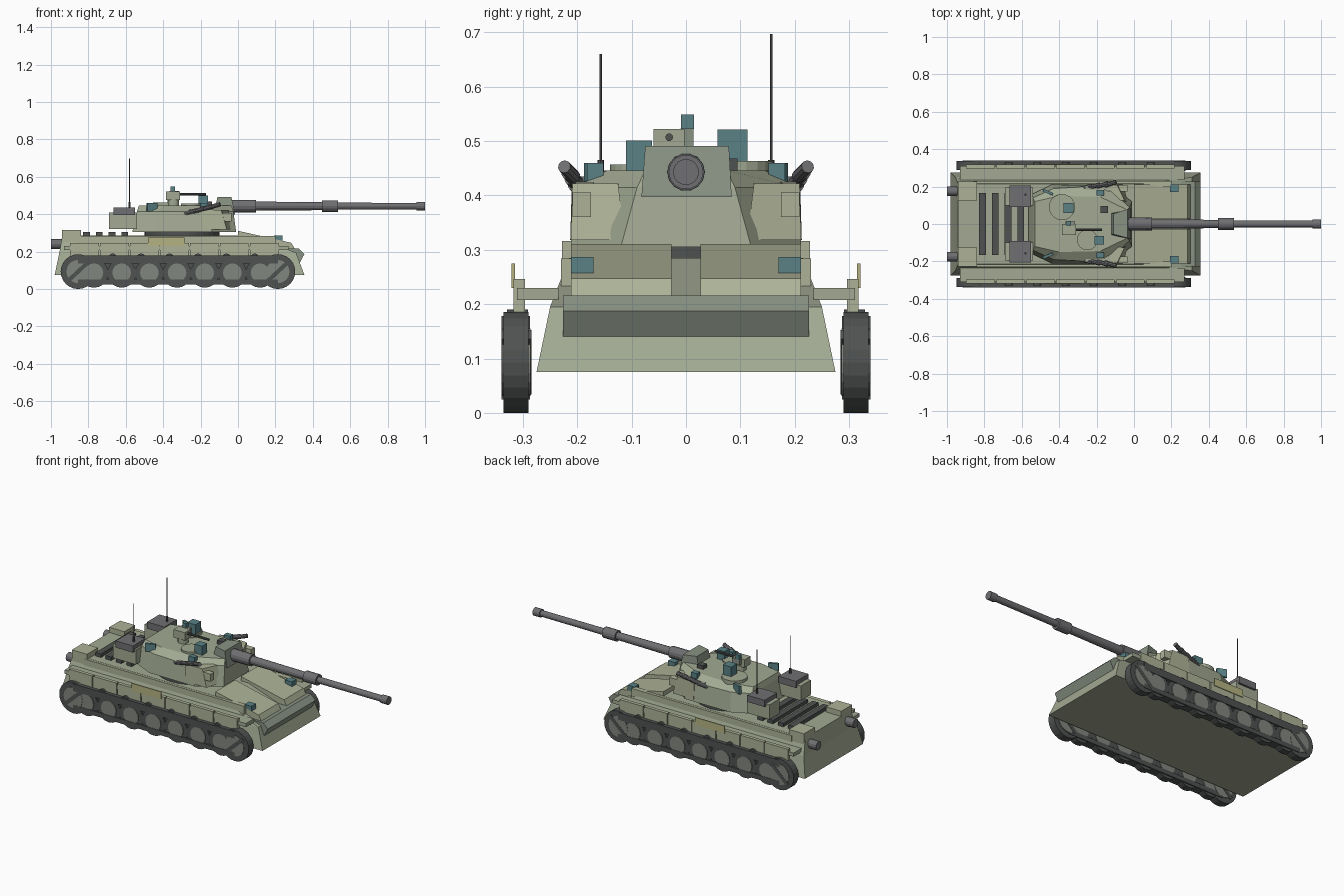
import bpy, bmesh, math
from mathutils import Vector

if "Cube" in bpy.data.objects:
    bpy.data.objects.remove(bpy.data.objects["Cube"])


def mat(name, r, g, b):
    m = bpy.data.materials.new(name)
    m.diffuse_color = (r, g, b, 1)
    m.use_nodes = True
    m.node_tree.nodes["Principled BSDF"].inputs["Base Color"].default_value = m.diffuse_color
    return m


OLIVE = mat("olive", 0.36, 0.40, 0.29)
LIGHT = mat("light_olive", 0.42, 0.45, 0.31)
YELLOW = mat("yellow_olive", 0.46, 0.45, 0.22)
PLATE = mat("grey_green", 0.25, 0.29, 0.23)
DARK = mat("track_dark", 0.08, 0.085, 0.085)
STEEL = mat("steel", 0.16, 0.16, 0.17)
WHEEL = mat("wheel_grey", 0.22, 0.24, 0.21)
GLASS = mat("teal_glass", 0.10, 0.22, 0.24)


def finish(name, bm, m):
    bmesh.ops.recalc_face_normals(bm, faces=bm.faces)
    me = bpy.data.meshes.new(name)
    bm.to_mesh(me)
    bm.free()
    ob = bpy.data.objects.new(name, me)
    me.materials.append(m)
    bpy.context.collection.objects.link(ob)
    return ob


def loft(name, rings, m):
    """Join rings of equal length and cap both ends."""
    bm = bmesh.new()
    vs = [[bm.verts.new(p) for p in r] for r in rings]
    n = len(rings[0])
    for a, b in zip(vs, vs[1:]):
        for i in range(n):
            j = (i + 1) % n
            bm.faces.new((a[i], a[j], b[j], b[i]))
    bm.faces.new(vs[0])
    bm.faces.new(vs[-1])
    return finish(name, bm, m)


def rect(x0, x1, w, z):
    return [(x0, -w, z), (x1, -w, z), (x1, w, z), (x0, w, z)]


def prism(name, prof, y0, y1, m):
    """Side profile (x, z) extruded across y."""
    return loft(name, [[(x, y, z) for x, z in prof] for y in (y0, y1)], m)


def box(name, x0, x1, y0, y1, z0, z1, m):
    return prism(name, [(x0, z0), (x1, z0), (x1, z1), (x0, z1)], y0, y1, m)


def rod(name, a, b, r, m, n=12, r2=None):
    """Cylinder or cone from point a to point b."""
    a, b = Vector(a), Vector(b)
    bm = bmesh.new()
    bmesh.ops.create_cone(bm, cap_ends=True, segments=n, radius1=r,
                          radius2=r if r2 is None else r2, depth=(b - a).length)
    q = Vector((0, 0, 1)).rotation_difference(b - a)
    for v in bm.verts:
        v.co = q @ v.co + (a + b) / 2
    return finish(name, bm, m)


def sbox(name, s, x0, x1, y0, y1, z0, z1, m):
    return box(name, x0, x1, s * y0, s * y1, z0, z1, m)


# Hull: tapered tub, nose wedge, deck louvres
loft("hull", [rect(-.98, .355, .275, .075), rect(-.955, .31, .25, .195),
              rect(-.94, .05, .215, .285)], OLIVE)
prism("nose_wedge", [(.27, .14), (.325, .13), (.355, .187), (.325, .216), (.25, .216)],
      -.226, .226, PLATE)
for i in range(4):
    x = -.81 + i * .068
    box("deck_louvre", x - .018, x + .018, -.165, .165, .28, .306, DARK)

for s in (-1, 1):
    # Glacis plates, headlights, rear boxes, exhausts
    prism("glacis_plate", [(0, .275), (0, .311), (.285, .247), (.305, .212), (.25, .2)],
          s * .027, s * .212, LIGHT)
    sbox("headlight", s, .192, .238, .17, .212, .255, .287, GLASS)
    sbox("rear_box", s, -.94, -.84, .125, .228, .225, .316, LIGHT)
    rod("exhaust", (-1, s * .175, .24), (-.93, s * .175, .24), .026, STEEL)
    sbox("tow_hook", s, .30, .33, .147, .167, .126, .14, DARK)

    # Fender shelf and skirt panels
    sbox("fender", s, -.93, .27, .235, .311, .208, .23, OLIVE)
    for i in range(7):
        x = -.90 + i * .16
        sbox("skirt_panel", s, x + .003, x + .157, .296, .317, .168, .246, LIGHT)
    sbox("upper_side_plate", s, -.86, .2, .2, .23, .225, .284, LIGHT)
    sbox("side_marking_panel", s, -.48, -.285, .315, .321, .23, .275, YELLOW)

    # Running gear
    sbox("upper_track_run", s, -.855, .213, .287, .339, .135, .178, DARK)
    sbox("lower_track_run", s, -.855, .213, .287, .339, .025, .052, DARK)
    sbox("track_backing", s, -.855, .213, .30, .322, .04, .14, DARK)
    for x in (-.855, .213):
        rod("end_wheel", (x, s * .29, .093), (x, s * .336, .093), .093, DARK, 24)
        rod("end_wheel_disc", (x, s * .286, .093), (x, s * .3385, .093), .062, WHEEL, 20)
        slot = box("end_wheel_spoke", -.075, .075, s * .284, s * .3395, -.011, .011, DARK)
        slot.location = (x, 0, .093)
        slot.rotation_euler.y = -.75
    for i in range(7):
        x = -.77 + i * .148
        rod("road_wheel", (x, s * .293, .084), (x, s * .333, .084), .077, DARK, 20)
        rod("road_wheel_disc", (x, s * .289, .087), (x, s * .337, .087), .05, WHEEL, 16)
    for i in range(6):
        x = -.67 + i * .152
        rod("return_roller", (x, s * .291, .167), (x, s * .329, .167), .023, DARK, 12)

# Turret ring and turret shell
rod("turret_ring", (-.3, 0, .27), (-.3, 0, .31), .2, DARK, 32)


def outline(pts, z):
    return [(x, y, z) for x, y in pts] + [(x, -y, z) for x, y in reversed(pts)]


loft("turret", [
    outline([(-.565, .15), (-.44, .21), (-.14, .212), (-.01, .12)], .305),
    outline([(-.54, .14), (-.43, .19), (-.15, .205), (-.025, .09)], .415),
    outline([(-.53, .12), (-.40, .15), (-.18, .145), (-.035, .075)], .446)], OLIVE)

for s in (-1, 1):
    # Cheek armour, bustle boxes, side sights, smoke tubes
    loft("cheek_armour", [
        [(-.2, s * .14, .318), (-.03, s * .112, .318), (-.06, s * .212, .318), (-.2, s * .213, .318)],
        [(-.2, s * .12, .422), (-.05, s * .125, .422), (-.09, s * .209, .422), (-.2, s * .21, .422)]],
        LIGHT)
    sbox("cheek_box", s, -.11, -.035, .175, .209, .36, .405, LIGHT)
    sbox("bustle_box", s, -.69, -.54, .10, .195, .322, .41, OLIVE)
    sbox("bustle_lid", s, -.665, -.55, .09, .207, .395, .435, STEEL)
    sight = box("side_sight", -.028, .028, -.007, .007, 0, .047, GLASS)
    sight.location = (-.46, s * .17, .413)
    sight.rotation_euler.z = -s * .4
    sbox("front_periscope", s, -.2, -.16, .152, .182, .42, .46, GLASS)
    sbox("smoke_bracket", s, -.26, -.13, .17, .203, .395, .425, OLIVE)
    for i in range(4):
        x, y, z = -.285 + i * .043, .188 + i * .006, .402 + i * .011
        rod("smoke_tube", (x, s * y, z), (x + .06, s * (y + .018), z + .018), .012, STEEL, 10)
    # Antennas
    top = .697 if s > 0 else .66
    rod("antenna_base", (-.58, s * .157, .43), (-.58, s * .157, .465), .006, DARK, 8)
    rod("antenna", (-.58, s * .157, .46), (-.58, s * .157, top), .0025, DARK, 6)

# Roof: hatches, sights, weapon station
rod("commander_cupola", (-.385, .09, .43), (-.385, .09, .463), .07, OLIVE, 20)
rod("gunner_hatch", (-.25, -.085, .43), (-.25, -.085, .457), .055, OLIVE, 20)
box("commander_sight", -.378, -.323, .058, .113, .455, .521, GLASS)
box("gunner_sight", -.21, -.16, -.11, -.063, .44, .501, GLASS)
box("roof_vent", -.18, -.14, .058, .095, .44, .468, DARK)
rod("weapon_mount", (-.345, -.025, .44), (-.345, -.025, .48), .03, OLIVE, 12)
box("weapon_station", -.385, -.31, -.06, -.003, .475, .522, OLIVE)
box("station_camera", -.362, -.338, -.009, .015, .522, .549, GLASS)
box("ammo_box", -.365, -.315, -.01, .014, .49, .523, PLATE)
rod("machine_gun", (-.315, -.031, .507), (-.17, -.031, .507), .007, DARK, 10)

# Mantlet and main gun
loft("mantlet", [
    [(-.13, -.06, .397), (-.015, -.082, .397), (-.015, .084, .397), (-.13, .06, .397)],
    [(-.11, -.055, .491), (-.035, -.075, .491), (-.035, .079, .491), (-.11, .055, .491)]], PLATE)
for name, x0, x1, r0, r1 in (("barrel_collar", -.04, .095, .035, .034),
                             ("barrel_rear", .09, .46, .025, .022),
                             ("bore_evacuator", .45, .535, .032, .032),
                             ("barrel_front", .53, .97, .019, .018),
                             ("muzzle", .955, 1.0, .024, .024)):
    rod(name, (x0, 0, .443), (x1, 0, .443), r0, STEEL, 14, r1)
